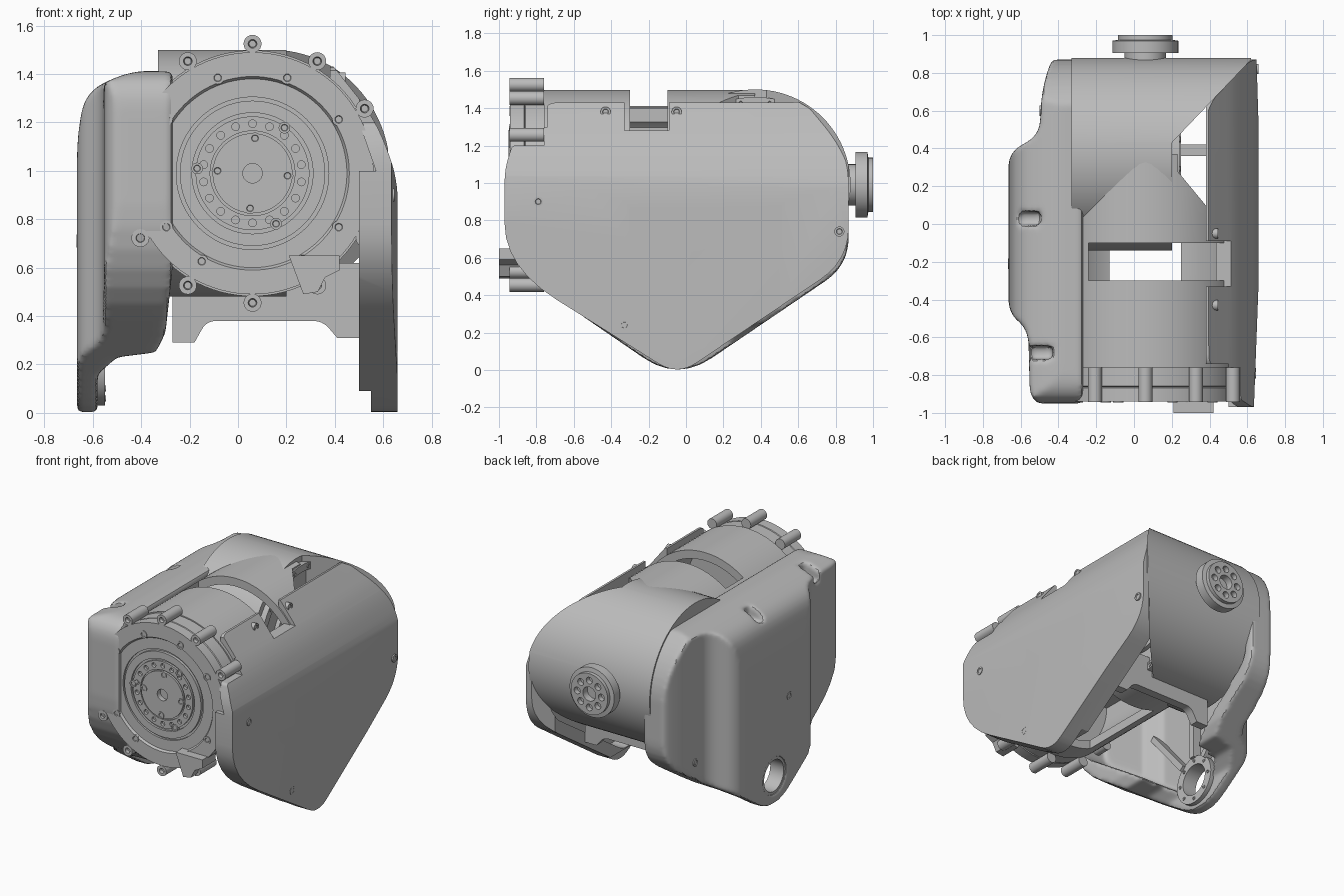
import bpy, bmesh, math
from mathutils import Vector

cube = bpy.data.objects.get("Cube")
if cube:
    bpy.data.objects.remove(cube, do_unlink=True)

grey = bpy.data.materials.new("casting_grey")
grey.use_nodes = True
colour = (0.5, 0.5, 0.5, 1)
grey.diffuse_color = colour
for node in grey.node_tree.nodes:
    if node.type == 'BSDF_PRINCIPLED':
        node.inputs["Base Color"].default_value = colour
parts = []


def place(axis, a, b, t):
    return {'x': (t, a, b), 'y': (a, t, b), 'z': (a, b, t)}[axis]


def finish(name, bm, keep=True):
    bmesh.ops.recalc_face_normals(bm, faces=bm.faces)
    mesh = bpy.data.meshes.new(name)
    bm.to_mesh(mesh)
    bm.free()
    mesh.materials.append(grey)
    obj = bpy.data.objects.new(name, mesh)
    bpy.context.scene.collection.objects.link(obj)
    if keep:
        parts.append(obj)
    return obj


def rounded(points, steps=6):
    """Round each corner that carries a third value (tangent length)."""
    out = []
    for i, p in enumerate(points):
        here = Vector(p[:2])
        if len(p) < 3:
            out.append(here)
            continue
        before = Vector(points[i - 1][:2]) - here
        after = Vector(points[(i + 1) % len(points)][:2]) - here
        start = here + before.normalized() * min(p[2], before.length * 0.45)
        end = here + after.normalized() * min(p[2], after.length * 0.45)
        for k in range(steps + 1):
            t = k / steps
            out.append(start * (1 - t) ** 2 + here * 2 * t * (1 - t) + end * t * t)
    return out


def prism(name, points, axis, lo, hi, keep=True):
    bm = bmesh.new()
    face = bm.faces.new([bm.verts.new(place(axis, p[0], p[1], lo)) for p in rounded(points)])
    new = bmesh.ops.extrude_face_region(bm, geom=[face])["geom"]
    bmesh.ops.translate(bm, verts=[v for v in new if isinstance(v, bmesh.types.BMVert)],
                        vec=place(axis, 0, 0, hi - lo))
    return finish(name, bm, keep)


def box(name, x, y, z, keep=True):
    return prism(name, [(x[0], y[0]), (x[1], y[0]), (x[1], y[1]), (x[0], y[1])], 'z', *z, keep)


def turn(bm, centre, axis, profile, n=64, closed=False):
    """Revolve a (radius, position) profile about an axis."""
    rings = [[bm.verts.new(place(axis, centre[0] + r * math.cos(k * math.tau / n),
                                 centre[1] + r * math.sin(k * math.tau / n), t))
              for k in range(n)] for r, t in profile]
    pairs = list(zip(rings, rings[1:]))
    if closed:
        pairs.append((rings[-1], rings[0]))
    for a, b in pairs:
        for k in range(n):
            j = (k + 1) % n
            bm.faces.new((a[k], a[j], b[j], b[k]))
    bmesh.ops.remove_doubles(bm, verts=[v for ring in rings for v in ring], dist=1e-5)


def lathe(name, centre, axis, profile, n=64, closed=False, keep=True):
    bm = bmesh.new()
    turn(bm, centre, axis, profile, n, closed)
    return finish(name, bm, keep)


def rod(r, lo, hi):
    return [(0, lo), (r, lo), (r, hi), (0, hi)]


def apply(obj, kind, **settings):
    mod = obj.modifiers.new(kind, kind)
    for key, value in settings.items():
        setattr(mod, key, value)
    bpy.context.view_layer.objects.active = obj
    bpy.ops.object.modifier_apply(modifier=mod.name)


def combine(obj, tool, operation='DIFFERENCE'):
    apply(obj, 'BOOLEAN', object=tool, operation=operation, solver='EXACT')
    bpy.data.objects.remove(tool, do_unlink=True)


def around(centre, radius, degrees):
    return [(centre[0] + radius * math.cos(math.radians(d)),
             centre[1] + radius * math.sin(math.radians(d))) for d in degrees]


def rods(places, axis, r, lo, hi):
    bm = bmesh.new()
    for p in places:
        turn(bm, p, axis, rod(r, lo, hi), 16)
    return finish("drill", bm, False)


MAIN = (0.06, 0.99)      # front and rear axis, in x and z
CROSS = (0.37, 0.99)     # cross axis, in y and z
HUB = (-0.05, 0.2)       # lower bearing, in y and z
rear_arc = around(CROSS, 0.5, range(62, -1, -6))

# Side cover on the left, with its folded top edge
cover = prism("left_cover", [
    (-0.97, 0.55, 0.33), (-0.97, 1.07, 0.08), (-0.93, 1.2, 0.02), (-0.76, 1.2),
    (-0.76, 1.43, 0.07)] + rear_arc + [(0.87, 0.585, 0.18), (-0.045, -0.03, 0.12)], 'x', 0.3, 0.7)
combine(cover, prism("cover_section", [
    (0.55, -0.1), (0.66, -0.1), (0.66, 0.97, 0.1), (0.57, 1.21, 0.12), (0.38, 1.45),
    (0.35, 1.38), (0.5, 1.2), (0.57, 1.0), (0.5, 1.0), (0.5, 0.09), (0.55, 0.09)],
    'y', -1.1, 1.1, False), 'INTERSECT')
combine(cover, prism("cover_plan", [
    (0.38, -0.74), (0.5, -0.74), (0.5, -1.1), (0.63, -1.1), (0.66, -0.3), (0.66, 0.5),
    (0.645, 1), (0.63, 0.9), (0.38, 0.62)], 'z', -0.2, 1.6, False), 'INTERSECT')
combine(cover, prism("cover_pocket", [
    (-0.88, 0.98), (-0.88, 0.62, 0.1), (-0.045, 0.07, 0.1), (0.78, 0.62, 0.1), (0.78, 0.98)],
    'x', 0.2, 0.61, False))
combine(cover, box("cover_notch", (0.2, 0.53), (-0.33, -0.09), (1.28, 1.6), False))

# Bulged shell on the right, hollow on the inside
shell = prism("right_shell", [
    (-0.95, 0.56, 0.3), (-0.95, 1.41, 0.15)] + rear_arc +
    [(0.87, 0.56, 0.15), (-0.045, -0.06, 0.22)], 'x', -0.75, -0.2)
combine(shell, prism("shell_section", [
    (-0.27, 1.41), (-0.44, 1.415, 0.1), (-0.63, 1.33, 0.1), (-0.665, 1.14, 0.1), (-0.665, -0.1),
    (-0.58, -0.1), (-0.58, 0.16), (-0.5, 0.23), (-0.34, 0.25), (-0.3, 0.33), (-0.27, 0.6)],
    'y', -1.1, 1.1, False), 'INTERSECT')
combine(shell, prism("shell_plan", [
    (-0.1, 0.9), (-0.43, 0.9, 0.08), (-0.49, 0.7, 0.1), (-0.5, 0.47, 0.08), (-0.665, 0.38, 0.08),
    (-0.665, -0.47, 0.08), (-0.56, -0.56, 0.08), (-0.55, -0.96, 0.1), (-0.1, -0.96)],
    'z', -0.2, 1.6, False), 'INTERSECT')
pocket = prism("shell_pocket", [
    (-0.2, 0.8), (-0.4, 0.8), (-0.43, 0.41), (-0.59, 0.3), (-0.59, -0.4), (-0.49, -0.5),
    (-0.48, -0.86), (-0.2, -0.86)], 'z', -0.1, 0.98, False)
combine(pocket, prism("pocket_side", [
    (-0.86, 1.1), (-0.86, 0.63, 0.1), (-0.045, 0.07, 0.1), (0.79, 0.63, 0.1), (0.79, 1.1)],
    'x', -0.8, 0, False), 'INTERSECT')
combine(shell, pocket)
combine(shell, lathe("hub_bore", HUB, 'x', rod(0.125, -0.8, -0.4), keep=False))
for x, y in ((-0.55, 0.03), (-0.49, -0.68)):
    combine(shell, box("screw_well", (x - 0.06, x + 0.06), (y - 0.035, y + 0.035), (1.29, 1.6), False))
apply(shell, 'REMESH', mode='VOXEL', voxel_size=0.014)
apply(shell, 'SMOOTH', factor=0.5, iterations=6)

# Bearing ring and its ribs inside the shell
lathe("hub_ring", HUB, 'x', [(0.11, -0.655), (0.14, -0.655), (0.17, -0.6), (0.17, -0.55),
                             (0.11, -0.55)], closed=True)
for a, b in around(HUB, 0.7, (50, 90, 130)):
    d = (Vector((a, b)) - Vector(HUB)).normalized()
    side = Vector((-d.y, d.x)) * 0.02
    root, tip = Vector(HUB) + d * 0.16, Vector(HUB) + d * 0.62
    prism("hub_rib", [root - side, tip - side, tip + side, root + side], 'x', -0.6, -0.53)

# Front barrel, open underneath, with the slot across its top
barrel = lathe("front_barrel", MAIN, 'y', [(0.508, -0.76), (0.508, 0.37), (0.45, 0.37),
                                          (0.45, -0.76)], 96, True)
combine(barrel, box("top_slot", (-0.24, 0.6), (-0.3, -0.1), (1.15, 1.6), False))
combine(barrel, box("under_opening", (-0.13, 0.25), (-0.6, 0.05), (0.3, 0.9), False))
combine(barrel, prism("side_opening", [(0.42, 0.05), (0.23, 0.28), (0.23, 0.5), (0.8, 0.5),
                                       (0.8, 0.05)], 'z', 0.3, 1.6, False))

# Cross housing at the rear, mitred toward the cover
housing = prism("cross_housing", [(-0.33, -0.2), (0.2, -0.2), (0.2, 0.43), (0.62, 0.87),
                                  (0.62, 1), (-0.33, 1)], 'z', 0.2, 1.7)
combine(housing, lathe("housing_round", CROSS, 'x', rod(0.51, -0.6, 0.8), 96, keep=False),
        'INTERSECT')
lathe("cross_drive", CROSS, 'x', [(0, 0.1), (0.47, 0.1), (0.47, 0.24), (0.42, 0.24),
                                  (0.42, 0.22), (0.3, 0.22), (0.3, 0.25), (0, 0.25)])

# Notched lip below the housing
prism("lower_lip", [(-0.27, 0.29), (-0.18, 0.29), (-0.13, 0.38, 0.04), (0.35, 0.38, 0.04),
                    (0.41, 0.31), (0.5, 0.31), (0.5, 0.62), (-0.27, 0.62)], 'y', 0.36, 0.42)

# Front drive face with stepped rings and bolt ears
face = lathe("front_drive", MAIN, 'y', [
    (0, -0.9), (0.04, -0.9), (0.04, -0.935), (0.165, -0.935), (0.165, -0.92), (0.175, -0.92),
    (0.175, -0.93), (0.235, -0.93), (0.235, -0.915), (0.25, -0.915), (0.25, -0.93), (0.3, -0.93),
    (0.3, -0.91), (0.315, -0.91), (0.315, -0.925), (0.39, -0.925), (0.4, -0.94), (0.5, -0.94),
    (0.5, -0.867), (0.493, -0.862), (0.5, -0.857), (0.5, -0.74), (0, -0.74)], 96)
combine(face, rods(around(MAIN, 0.205, range(10, 370, 20)), 'y', 0.016, -1, -0.91))
ears = bmesh.new()
for p in around(MAIN, 0.535, range(30, 360, 30)):
    turn(ears, p, 'y', [(0, -0.92), (0.014, -0.92), (0.018, -0.943), (0.037, -0.943),
                        (0.037, -0.76), (0, -0.76)], 24)
finish("bolt_ears", ears)
prism("front_lug", [(0.21, 0.65), (0.42, 0.65), (0.42, 0.59), (0.36, 0.56), (0.33, 0.5),
                    (0.27, 0.49)], 'y', -1.0, -0.85)

# Rear output flange
output = lathe("rear_output", MAIN, 'y', [
    (0, 0.8), (0.11, 0.8), (0.11, 0.905), (0.175, 0.905), (0.175, 0.97), (0.145, 0.975),
    (0.145, 1.0), (0.05, 1.0), (0.05, 0.95), (0, 0.95)])
combine(output, rods(around(MAIN, 0.095, range(0, 360, 45)), 'y', 0.024, 0.965, 1.1))

# Socket screws
screws = bmesh.new()


def screw(p, axis, t, out, r=0.027):
    turn(screws, p, axis, [(0, t - out * 0.03), (r, t - out * 0.03), (r, t + out * 0.005),
                           (r * 0.6, t + out * 0.005), (r * 0.5, t + out * 0.001),
                           (0, t + out * 0.001)], 20)


for p in around(MAIN, 0.23, (55, 175, 295)) + around(MAIN, 0.145, (86, 176, 266, 356)):
    screw(p, 'y', -0.935, -1, 0.024)
for p in around(MAIN, 0.42, (32, 70, 110, 148, 212, 240, 300, 328)):
    screw(p, 'y', -0.94, -1)
for p in ((-0.79, 0.9), (0.82, 0.74), (-0.33, 0.24), (0.23, 0.24)):
    screw(p, 'x', 0.655 if p[0] > -0.7 else 0.642, 1)
for y in (-0.43, -0.05):
    screw((y, 1.38), 'x', 0.44, 1)
screw((-0.21, 0.71), 'x', -0.663, -1)
screw((0.6, 0.5), 'x', -0.495, -1)
for p in around(HUB, 0.14, range(0, 360, 45)):
    screw(p, 'x', -0.55, 1, 0.012)
for p in around(CROSS, 0.445, range(0, 360, 20)):
    screw(p, 'x', 0.24, 1, 0.015)
finish("screws", screws)

# Smooth shading with crisp edges
bpy.ops.object.select_all(action='DESELECT')
for obj in parts:
    obj.select_set(True)
bpy.context.view_layer.objects.active = shell
bpy.ops.object.shade_smooth_by_angle(angle=math.radians(32))
